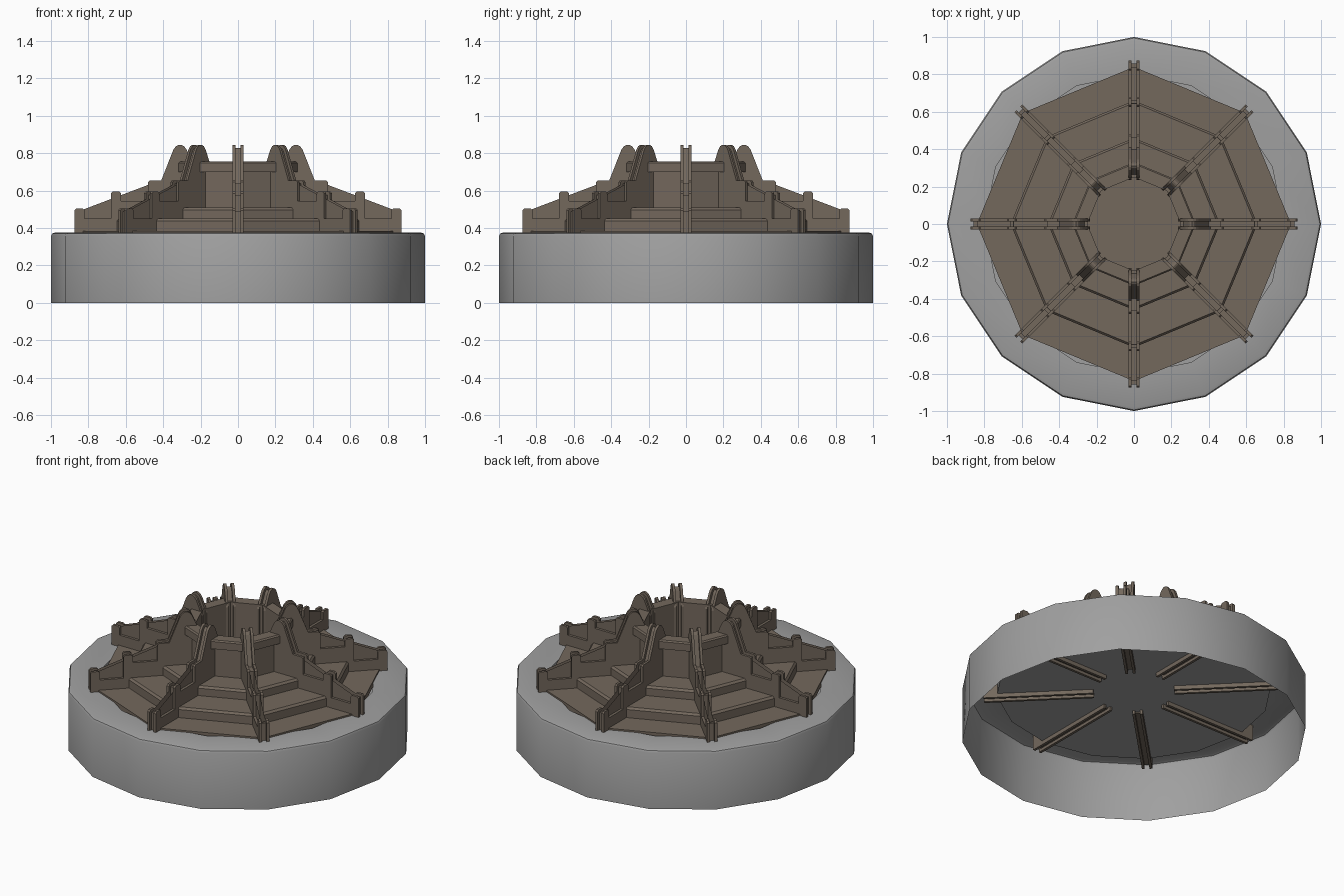
import bpy, bmesh, math
from mathutils import Vector

if "Cube" in bpy.data.objects:
    bpy.data.objects.remove(bpy.data.objects["Cube"])


def material(name, rgb):
    m = bpy.data.materials.new(name)
    m.diffuse_color = (*rgb, 1)
    m.use_nodes = True
    m.node_tree.nodes["Principled BSDF"].inputs["Base Color"].default_value = m.diffuse_color
    return m


GREY = material("stone grey", (0.35, 0.35, 0.35))
BROWN = material("earth brown", (0.172, 0.138, 0.108))


def finish(bm, name, mat):
    bmesh.ops.recalc_face_normals(bm, faces=bm.faces)
    mesh = bpy.data.meshes.new(name)
    bm.to_mesh(mesh)
    bm.free()
    mesh.materials.append(mat)
    ob = bpy.data.objects.new(name, mesh)
    bpy.context.collection.objects.link(ob)
    return ob


def lathe(name, profile, sides, mat, cap=False):
    """Turn an (r, z) profile into a ring with few sides, first corner on +x."""
    bm = bmesh.new()
    rings = []
    for r, z in profile:
        rings.append([bm.verts.new((r * math.cos(math.tau * i / sides),
                                    r * math.sin(math.tau * i / sides), z))
                      for i in range(sides)])
    for a, b in zip(rings, rings[1:]):
        for i in range(sides):
            j = (i + 1) % sides
            bm.faces.new((a[i], a[j], b[j], b[i]))
    if cap:
        bm.faces.new(rings[-1])
    ob = finish(bm, name, mat)
    # open shells: make sure the top surfaces point up
    up = sum(p.normal.z * p.area for p in ob.data.polygons)
    if up < 0:
        ob.data.flip_normals()
    return ob


def chamfer(points, size):
    """Cut the convex corners of a counter-clockwise outline."""
    out = []
    for i, p in enumerate(points):
        a = (points[i - 1] - p).normalized()
        b = (points[(i + 1) % len(points)] - p).normalized()
        if b.cross(a) > 0.7 and p.y > 0.3:
            out += [p + a * size, p + b * size]
        else:
            out.append(p)
    return out


def inset(points, d):
    """Shrink a counter-clockwise outline by d."""
    out = []
    for i, p in enumerate(points):
        e1 = (p - points[i - 1]).normalized()
        e2 = (points[(i + 1) % len(points)] - p).normalized()
        n1, n2 = Vector((-e1.y, e1.x)), Vector((-e2.y, e2.x))
        out.append(p + (n1 + n2) * (d / (1 + n1.dot(n2))))
    return out


def plate(bm, outline, t0, t1):
    """Upright plate in the radial plane between thickness t0 and t1."""
    a = [bm.verts.new((p.x, t0, p.y)) for p in outline]
    b = [bm.verts.new((p.x, t1, p.y)) for p in outline]
    bm.faces.new(a)
    bm.faces.new(b[::-1])
    n = len(outline)
    for i in range(n):
        j = (i + 1) % n
        bm.faces.new((a[j], a[i], b[i], b[j]))


# round base: open underneath, with a shallow recess in the top
base = lathe("round_base",
             [(1, 0), (1, 0.358), (0.994, 0.37), (0.98, 0.375),
              (0.8, 0.375), (0.8, 0.30)], 16, GREY, cap=True)
bpy.context.view_layer.objects.active = base
base.select_set(True)
bpy.ops.object.shade_smooth_by_angle(angle=math.radians(35))
base.select_set(False)

# octagonal steps
lathe("steps",
      [(0.84, 0.35), (0.84, 0.385), (0.66, 0.385), (0.66, 0.437),
       (0.648, 0.45), (0.46, 0.45), (0.46, 0.497), (0.448, 0.51),
       (0.27, 0.51)], 8, BROWN)

# open tower with a trim ledge and an inner floor
lathe("tower",
      [(0.29, 0.50), (0.29, 0.70), (0.33, 0.70), (0.33, 0.747),
       (0.322, 0.755), (0.25, 0.755), (0.25, 0.45)], 8, BROWN, cap=True)

# stepped buttress: two side plates with a slimmer core between them
outline = [Vector(p) for p in (
    (0.235, 0.275), (0.875, 0.275), (0.875, 0.505), (0.82, 0.505),
    (0.82, 0.45), (0.68, 0.45), (0.68, 0.595), (0.625, 0.595),
    (0.625, 0.545), (0.48, 0.545), (0.48, 0.655), (0.41, 0.655),
    (0.345, 0.82), (0.325, 0.845), (0.295, 0.845), (0.275, 0.82),
    (0.235, 0.73))]
outline = chamfer(outline, 0.01)
core = inset(outline, 0.018)
bm = bmesh.new()
plate(bm, outline, -0.03, -0.014)
plate(bm, core, -0.014, 0.014)
plate(bm, outline, 0.014, 0.03)
first = finish(bm, "buttress_1", BROWN)

# one buttress on every corner of the octagon
for k in range(1, 8):
    ob = bpy.data.objects.new(f"buttress_{k + 1}", first.data)
    ob.rotation_euler.z = k * math.pi / 4
    bpy.context.collection.objects.link(ob)
